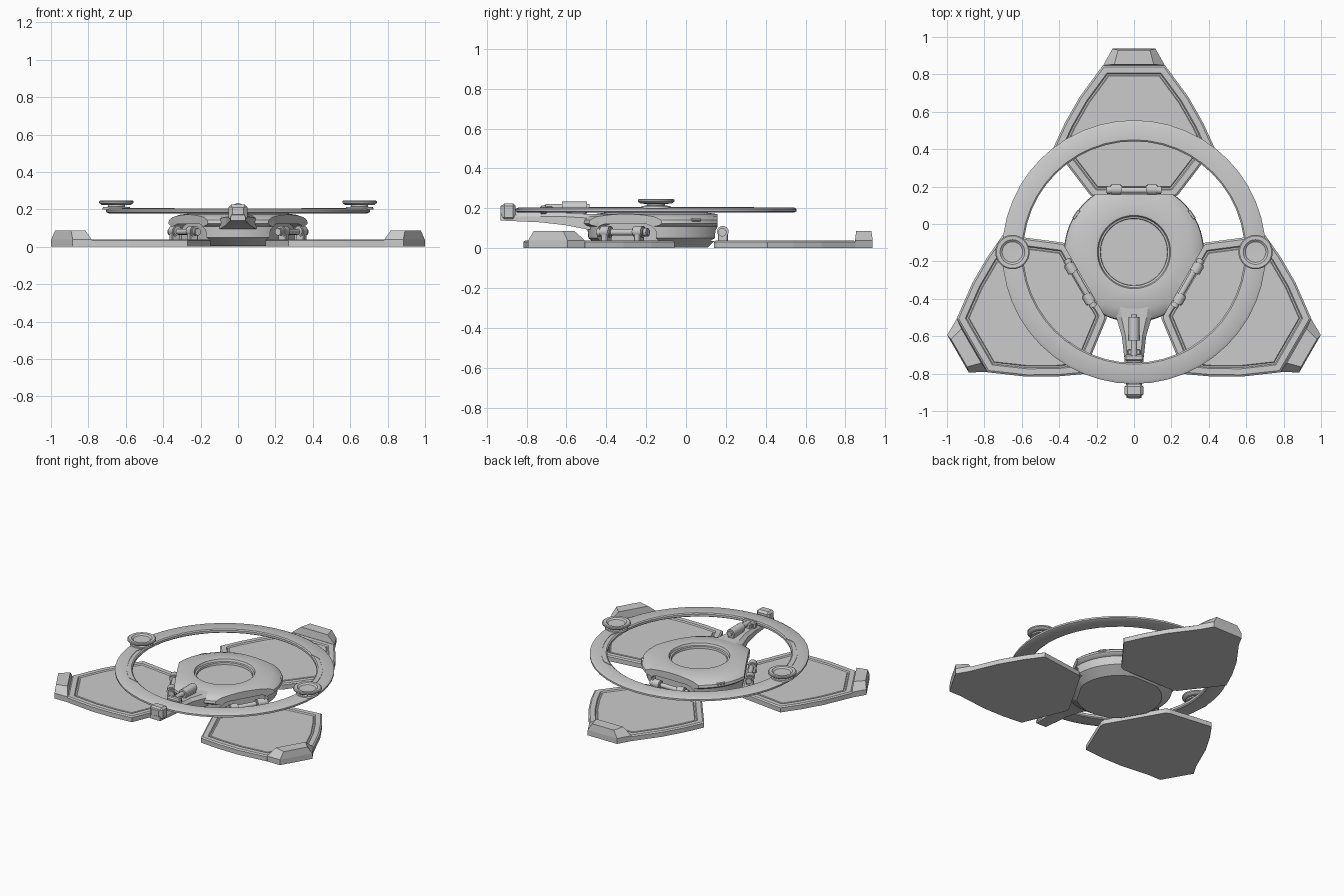
import bpy, bmesh, math
from mathutils import Matrix, Vector

if "Cube" in bpy.data.objects:
    bpy.data.objects.remove(bpy.data.objects["Cube"])

CENTRE = Matrix.Translation((0, -0.15, 0))
grey = bpy.data.materials.new("light_grey")
grey.diffuse_color = (0.6, 0.6, 0.6, 1)
grey.use_nodes = True
grey.node_tree.nodes["Principled BSDF"].inputs["Base Color"].default_value = grey.diffuse_color


def finish(bm, name, turn=0, smooth=True):
    """Turn a part about the hub axis and make it an object (local +y is radial)."""
    bmesh.ops.recalc_face_normals(bm, faces=bm.faces[:])
    bm.transform(CENTRE @ Matrix.Rotation(math.radians(turn), 4, 'Z'))
    me = bpy.data.meshes.new(name)
    bm.to_mesh(me)
    bm.free()
    me.materials.append(grey)
    ob = bpy.data.objects.new(name, me)
    bpy.context.collection.objects.link(ob)
    if smooth:
        smooth_part(ob)
    return ob


def smooth_part(ob):
    bpy.ops.object.select_all(action='DESELECT')
    bpy.context.view_layer.objects.active = ob
    ob.select_set(True)
    bpy.ops.object.shade_smooth_by_angle(angle=math.radians(30))


def lathe(profile, n, closed=False, at=(0, 0)):
    """Spin (radius, z) points about the vertical axis."""
    bm = bmesh.new()
    rings = [[bm.verts.new((at[0] + r * math.cos(2 * math.pi * i / n),
                            at[1] + r * math.sin(2 * math.pi * i / n), z))
              for i in range(n)] for r, z in profile]
    for k in range(len(rings) if closed else len(rings) - 1):
        a, b = rings[k], rings[(k + 1) % len(rings)]
        for i in range(n):
            j = (i + 1) % n
            bm.faces.new((a[i], a[j], b[j], b[i]))
    bmesh.ops.remove_doubles(bm, verts=bm.verts[:], dist=1e-5)
    return bm


def loft(bottom, top):
    """Solid between two point loops."""
    bm = bmesh.new()
    a = [bm.verts.new(p) for p in bottom]
    b = [bm.verts.new(p) for p in top]
    n = len(a)
    bm.faces.new(a[::-1])
    cap = bm.faces.new(b)
    for i in range(n):
        j = (i + 1) % n
        bm.faces.new((a[i], a[j], b[j], b[i]))
    bmesh.ops.recalc_face_normals(bm, faces=bm.faces[:])
    return bm, cap


def mirrored(half):
    """Right-hand outline points completed with their mirror image."""
    return half + [(-x, y) for x, y in reversed(half)]


def box(c, s, bevel=0.0):
    bm = bmesh.new()
    bmesh.ops.create_cube(bm, size=1, matrix=Matrix.Translation(c) @ Matrix.Diagonal((*s, 1)))
    if bevel:
        bmesh.ops.bevel(bm, geom=bm.edges[:], offset=bevel, segments=1, affect='EDGES')
    return bm


def rod(c, radius, length, axis, bevel=0.006):
    rot = Matrix.Rotation(math.pi / 2, 4, 'Y' if axis == 'x' else 'X')
    bm = bmesh.new()
    bmesh.ops.create_cone(bm, cap_ends=True, segments=16, radius1=radius, radius2=radius,
                          depth=length, matrix=Matrix.Translation(c) @ rot)
    rims = [e for e in bm.edges if any(len(f.verts) > 4 for f in e.link_faces)]
    bmesh.ops.bevel(bm, geom=rims, offset=bevel, segments=2, affect='EDGES')
    return bm


# Domed hub with a sunken round top, trimmed flat towards each pad
bm = lathe([(0, 0.004), (0.275, 0.004), (0.34, 0.05), (0.345, 0.108), (0.365, 0.115),
            (0.374, 0.125), (0.37, 0.142), (0.35, 0.158), (0.31, 0.171), (0.26, 0.178),
            (0.208, 0.182), (0.196, 0.18), (0.19, 0.165), (0.18, 0.162), (0.178, 0.148),
            (0, 0.148)], 64)
for turn in (0, 120, 240):
    d = Matrix.Rotation(math.radians(turn), 3, 'Z') @ Vector((0, 1, 0))
    cut = bmesh.ops.bisect_plane(bm, geom=bm.verts[:] + bm.edges[:] + bm.faces[:],
                                 plane_co=d * 0.308, plane_no=d, clear_outer=True)
    bmesh.ops.holes_fill(bm, edges=[e for e in bm.edges if e.is_boundary], sides=0)
    # undercut so that the hub bottom forms a chamfered plate
    bmesh.ops.bisect_plane(bm, geom=bm.verts[:] + bm.edges[:] + bm.faces[:],
                           plane_co=d * 0.26 + Vector((0, 0, 0.004)),
                           plane_no=(d - Vector((0, 0, 1))).normalized(), clear_outer=True)
    bmesh.ops.holes_fill(bm, edges=[e for e in bm.edges if e.is_boundary], sides=0)
hub = finish(bm, "hub", 0, False)

# Arched pockets for the hinges
for turn in (0, 120, 240):
    arch = mirrored([(0.17, 0.035), (0.17, 0.09), (0.15, 0.112), (0.12, 0.122)])
    bm, _ = loft([(x, 0.25, z) for x, z in arch], [(x, 0.45, z) for x, z in arch])
    cutter = finish(bm, "pocket_cutter", turn, False)
    cutter.hide_render = True
    mod = hub.modifiers.new("pocket", 'BOOLEAN')
    mod.operation, mod.solver, mod.object = 'DIFFERENCE', 'EXACT', cutter
    bpy.context.view_layer.objects.active = hub
    bpy.ops.object.modifier_apply(modifier=mod.name)
    bpy.data.objects.remove(cutter)
smooth_part(hub)

# Three pads with sunken panels, raised tips and hinges
for turn in (0, 120, 240):
    outline = mirrored([(0.21, 0.29), (0.235, 0.305), (0.43, 0.56), (0.37, 0.69),
                        (0.29, 0.83), (0.165, 1.0)])
    bm, cap = loft([(x, y, 0) for x, y in outline], [(x, y, 0.032) for x, y in outline])
    for thick, depth in ((0.01, 0.007), (0.032, 0), (0.006, -0.008), (0.008, 0), (0.004, 0.004)):
        bmesh.ops.inset_region(bm, faces=[cap], thickness=thick, depth=depth, use_even_offset=True)
    finish(bm, "pad", turn, False)

    foot = mirrored([(0.165, 0.998), (0.115, 1.087)])
    bm, _ = loft([(x, y, 0) for x, y in foot], [(x, y, 0.038) for x, y in foot])
    finish(bm, "pad_tip_base", turn, False)
    crest = mirrored([(0.105, 1.004), (0.085, 1.08)])
    bm, _ = loft([(x, y, 0.038) for x, y in foot], [(x, y, 0.087) for x, y in crest])
    finish(bm, "pad_tip", turn, False)

    finish(rod((0, 0.33, 0.08), 0.016, 0.25, 'x'), "hinge_pin", turn)
    for s in (-1, 1):
        finish(rod((s * 0.095, 0.335, 0.083), 0.029, 0.06, 'x'), "hinge_knuckle", turn)
        finish(rod((s * 0.135, 0.332, 0.08), 0.021, 0.025, 'x', 0.004), "hinge_end", turn)
        finish(box((s * 0.095, 0.335, 0.055), (0.035, 0.05, 0.04), 0.004), "hinge_bracket", turn, False)

# Flat ring
finish(lathe([(0.592, 0.184), (0.6, 0.178), (0.69, 0.178), (0.705, 0.185), (0.705, 0.197),
              (0.69, 0.205), (0.6, 0.205), (0.592, 0.199)], 48, True), "ring")

# Curved trim lines on the ring, bending in to its inner edge at both ends
for start in (4, 184):
    inner, outer = [], []
    for i in range(25):
        a = math.radians(start + 51 * i / 24)
        r = 0.594 + 0.03 * min(1, min(i, 24 - i) / 3)
        inner.append((r * math.cos(a), r * math.sin(a)))
        outer.append(((r + 0.007) * math.cos(a), (r + 0.007) * math.sin(a)))
    loop = outer + inner[::-1]
    bm, _ = loft([(x, y, 0.201) for x, y in loop], [(x, y, 0.208) for x, y in loop])
    finish(bm, "ring_trim", 0, False)

# Round dished knobs on both sides of the ring
for s in (-1, 1):
    finish(lathe([(0, 0.2), (0.075, 0.2), (0.072, 0.212), (0.045, 0.214), (0.045, 0.222),
                  (0.078, 0.224), (0.092, 0.234), (0.092, 0.243), (0.086, 0.247), (0.066, 0.246),
                  (0.055, 0.237), (0, 0.235)], 32, at=(s * 0.65, 0)), "ring_knob")

# Front arm from hub to ring: stations of (y, half width, bottom, top)
stations = [(-0.28, 0.11, 0.09, 0.172), (-0.35, 0.095, 0.095, 0.172), (-0.45, 0.065, 0.115, 0.178),
            (-0.58, 0.05, 0.13, 0.18), (-0.74, 0.042, 0.137, 0.178), (-0.78, 0.04, 0.139, 0.178)]
bm = bmesh.new()
loops = [[bm.verts.new(p) for p in ((-w, y, lo), (w, y, lo), (w, y, hi - 0.02), (w * 0.7, y, hi),
                                    (-w * 0.7, y, hi), (-w, y, hi - 0.02))]
         for y, w, lo, hi in stations]
for a, b in zip(loops, loops[1:]):
    for i in range(6):
        j = (i + 1) % 6
        bm.faces.new((a[i], a[j], b[j], b[i]))
bm.faces.new(loops[0])
bm.faces.new(loops[-1])
finish(bm, "arm", 0, False)

# Arm fittings
finish(rod((0, -0.41, 0.205), 0.029, 0.15, 'y', 0.012), "arm_cylinder")
finish(rod((0, -0.5, 0.205), 0.017, 0.12, 'y'), "arm_piston")
finish(box((0, -0.41, 0.183), (0.045, 0.12, 0.03), 0.005), "arm_saddle", 0, False)
finish(box((0, -0.565, 0.192), (0.1, 0.035, 0.045), 0.008), "arm_clip", 0, False)
finish(box((0, -0.535, 0.192), (0.07, 0.03, 0.04), 0.006), "arm_clip_neck", 0, False)
finish(box((0, -0.69, 0.155), (0.08, 0.17, 0.034), 0.006), "ring_bracket", 0, False)
finish(box((0, -0.74, 0.183), (0.1, 0.07, 0.085), 0.014), "end_block", 0, False)
finish(box((0, -0.768, 0.19), (0.07, 0.028, 0.05), 0.006), "end_cap", 0, False)

# Small vent plates around the hub edge
for turn in (-57, 57):
    finish(box((0, 0.367, 0.142), (0.055, 0.018, 0.016), 0.004), "vent", turn, False)
